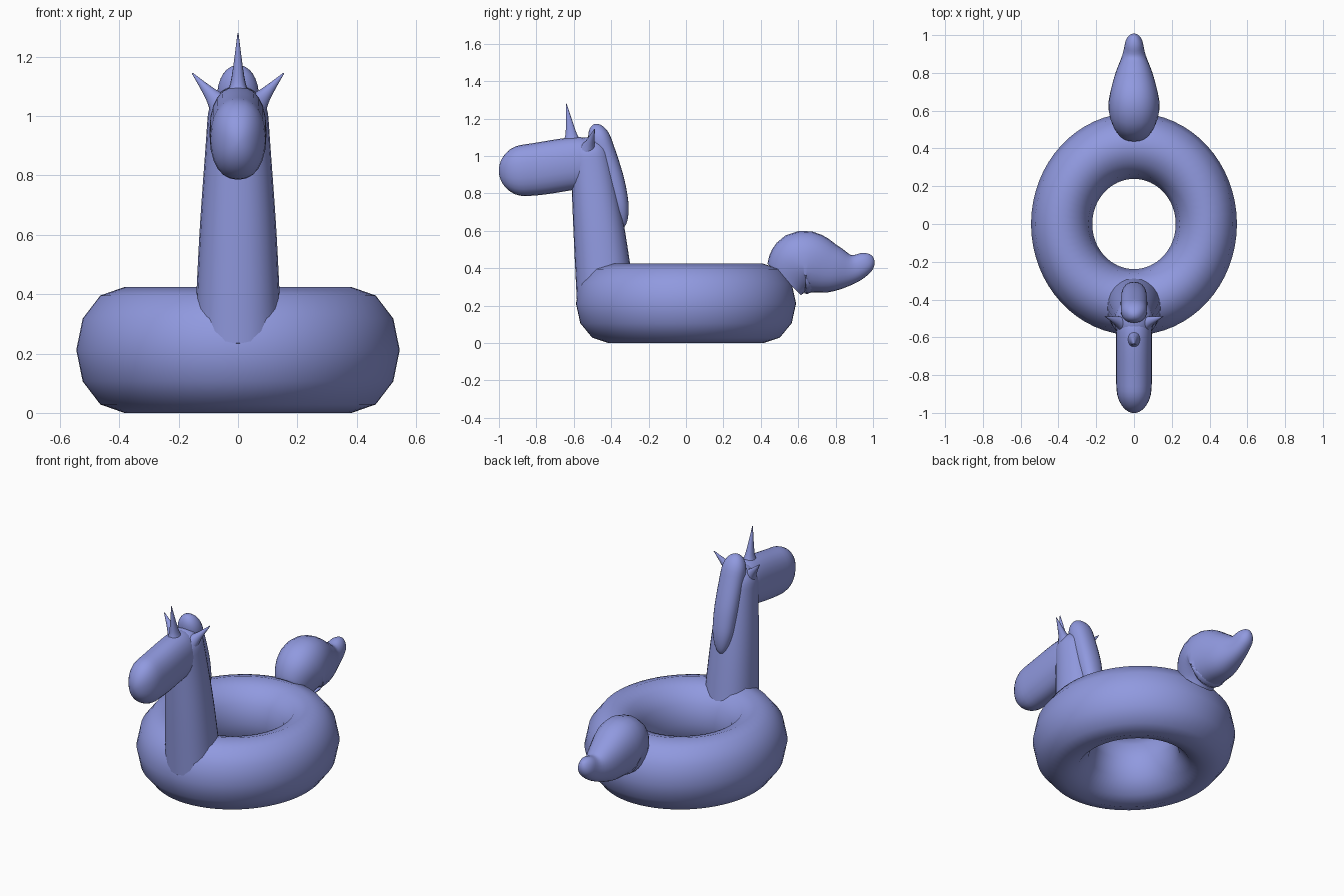
import bpy, bmesh, math
from mathutils import Vector

default_cube = bpy.data.objects.get("Cube")
if default_cube:
    bpy.data.objects.remove(default_cube)

vinyl = bpy.data.materials.new("periwinkle vinyl")
vinyl.use_nodes = True
colour = (0.28, 0.32, 0.74, 1)
vinyl.diffuse_color = colour
vinyl.node_tree.nodes["Principled BSDF"].inputs["Base Color"].default_value = colour


def finish(name, bm):
    """Turn the working mesh into a smooth shaded object."""
    bmesh.ops.recalc_face_normals(bm, faces=bm.faces)
    for face in bm.faces:
        face.smooth = True
    mesh = bpy.data.meshes.new(name)
    bm.to_mesh(mesh)
    bm.free()
    mesh.materials.append(vinyl)
    obj = bpy.data.objects.new(name, mesh)
    bpy.context.collection.objects.link(obj)
    return obj


def bridge(bm, ring, following):
    """Join two vertex rings with quads."""
    for i in range(len(ring)):
        bm.faces.new((ring[i - 1], ring[i], following[i], following[i - 1]))


def spline_point(keys, t):
    """Catmull-Rom point on the keys, with t running over the key numbers."""
    last = len(keys) - 1
    i = min(int(t), last - 1)
    t -= i
    before, start = keys[max(i - 1, 0)], keys[i]
    end, after = keys[i + 1], keys[min(i + 2, last)]
    leave, arrive = (end - before) / 2, (after - start) / 2
    ease = t * t * (3 - 2 * t)
    return (start.lerp(end, ease) + leave * t * (1 - t) ** 2
            - arrive * t * t * (1 - t))


def dome(distance, length):
    """Quarter-ellipse falloff that rounds off an end of a tube."""
    if distance >= length:
        return 1
    return max(math.sqrt(1 - (1 - distance / length) ** 2), 0.02)


def tube(name, spine, width_ratio, start_dome=0, end_dome=0, sides=24, steps=32):
    """Sweep an oval along a side-on spine of (y, z, half depth) keys."""
    keys = [Vector(key) for key in spine]
    path = []
    for k in range(steps + 1):
        share = (1 - math.cos(math.pi * k / steps)) / 2
        path.append(spline_point(keys, share * (len(keys) - 1)))
    bm = bmesh.new()
    rings = []
    for k, point in enumerate(path):
        along = (path[min(k + 1, steps)] - path[max(k - 1, 0)]).to_2d().normalized()
        centre = point.to_2d()
        depth = point.z
        depth *= dome((centre - path[0].to_2d()).length, start_dome)
        depth *= dome((centre - path[-1].to_2d()).length, end_dome)
        ring = []
        for i in range(sides):
            angle = math.tau * i / sides
            across, out = (math.copysign(abs(v) ** 0.9, v)
                           for v in (math.cos(angle), math.sin(angle)))
            ring.append(bm.verts.new((across * depth * width_ratio,
                                      centre.x - along.y * out * depth,
                                      centre.y + along.x * out * depth)))
        rings.append(ring)
    for ring, following in zip(rings, rings[1:]):
        bridge(bm, ring, following)
    bm.faces.new(rings[0])
    bm.faces.new(rings[-1])
    return finish(name, bm)


def float_ring(major, minor, height, stretch, segments=64, sides=12):
    """Oval-section ring, slightly longer than wide, resting on the ground."""
    bm = bmesh.new()
    rings = []
    for i in range(segments):
        turn = math.tau * i / segments
        ring = []
        for j in range(sides):
            angle = math.tau * j / sides
            radius = major + minor * math.cos(angle)
            ring.append(bm.verts.new((radius * math.cos(turn),
                                      radius * math.sin(turn) * stretch,
                                      height * (1 + math.sin(angle)) / 2)))
        rings.append(ring)
    for i in range(segments):
        bridge(bm, rings[i - 1], rings[i])
    return finish("float_ring", bm)


float_ring(major=0.383, minor=0.162, height=0.424, stretch=1.08)

# Neck and head
tube("neck", [(-0.43, 0.25, 0.155), (-0.465, 0.6, 0.137),
              (-0.5, 0.9, 0.115), (-0.53, 1.1, 0.1)],
     width_ratio=0.95, end_dome=0.1)
tube("head", [(-1, 0.91, 0.13), (-0.8, 0.93, 0.14),
              (-0.6, 0.96, 0.14), (-0.42, 0.97, 0.13)],
     width_ratio=0.68, start_dome=0.13, end_dome=0.15)

# Mane down the back of the neck
tube("mane", [(-0.335, 0.62, 0.045), (-0.39, 0.87, 0.06), (-0.49, 1.17, 0.06)],
     width_ratio=1.15, start_dome=0.15, end_dome=0.1)

# Tail with an upturned tip
tube("tail", [(0.53, 0.34, 0.12), (0.62, 0.43, 0.17), (0.78, 0.4, 0.13),
              (0.9, 0.4, 0.075), (1, 0.46, 0.05)],
     width_ratio=0.8, end_dome=0.06)

# Horn on the forehead
tube("horn", [(-0.61, 1.06, 0.06), (-0.615, 1.12, 0.03), (-0.64, 1.28, 0.002)],
     width_ratio=0.8, sides=16)

# Flared, pointed ears on both sides
for side, label in ((1, "left"), (-1, "right")):
    ear = tube(label + "_ear", [(0, -0.03, 0.05), (0, 0.03, 0.024), (0, 0.13, 0.002)],
               width_ratio=1, sides=16)
    ear.location = (side * 0.07, -0.52, 1.05)
    tip_direction = Vector((side * 0.8, 0.3, 0.9))
    ear.rotation_mode = 'QUATERNION'
    ear.rotation_quaternion = tip_direction.to_track_quat('Z', 'Y')
